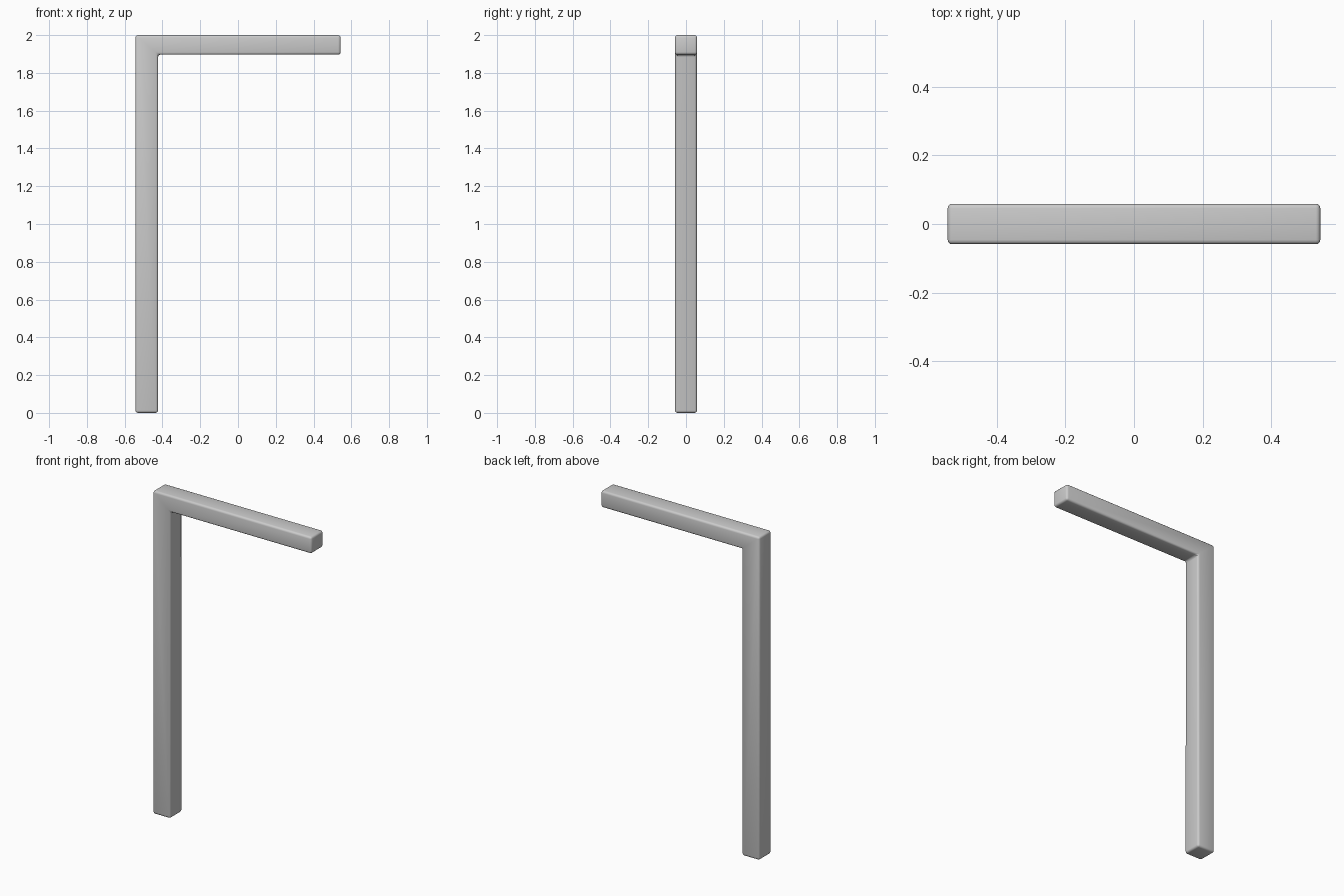
import bpy
import bmesh

if "Cube" in bpy.data.objects:
    bpy.data.objects.remove(bpy.data.objects["Cube"])

HALF_LENGTH, HALF_DEPTH, HEIGHT = 0.543, 0.059, 2.0
POST_INNER_X, ARM_UNDERSIDE_Z = -0.423, 1.897

# L-shaped side profile: upright post with a horizontal arm at the top
profile = [
    (-HALF_LENGTH, 0), (POST_INNER_X, 0), (POST_INNER_X, ARM_UNDERSIDE_Z),
    (HALF_LENGTH, ARM_UNDERSIDE_Z), (HALF_LENGTH, HEIGHT), (-HALF_LENGTH, HEIGHT),
]

# Extrude the profile through the depth
bm = bmesh.new()
face = bm.faces.new([bm.verts.new((x, -HALF_DEPTH, z)) for x, z in profile])
result = bmesh.ops.extrude_face_region(bm, geom=[face])
new_verts = [g for g in result["geom"] if isinstance(g, bmesh.types.BMVert)]
bmesh.ops.translate(bm, verts=new_verts, vec=(0, 2 * HALF_DEPTH, 0))
bmesh.ops.recalc_face_normals(bm, faces=bm.faces)

mesh = bpy.data.meshes.new("post_and_arm")
bm.to_mesh(mesh)
bm.free()
frame = bpy.data.objects.new("post_and_arm", mesh)
bpy.context.collection.objects.link(frame)

# Softly rounded edges, including the inner corner
bevel = frame.modifiers.new("rounded_edges", "BEVEL")
bevel.width = 0.013
bevel.segments = 3
bevel.limit_method = "ANGLE"

# Smooth shading that keeps the broad faces flat
bpy.context.view_layer.objects.active = frame
frame.select_set(True)
bpy.ops.object.modifier_apply(modifier=bevel.name)
bpy.ops.object.shade_smooth_by_angle()
